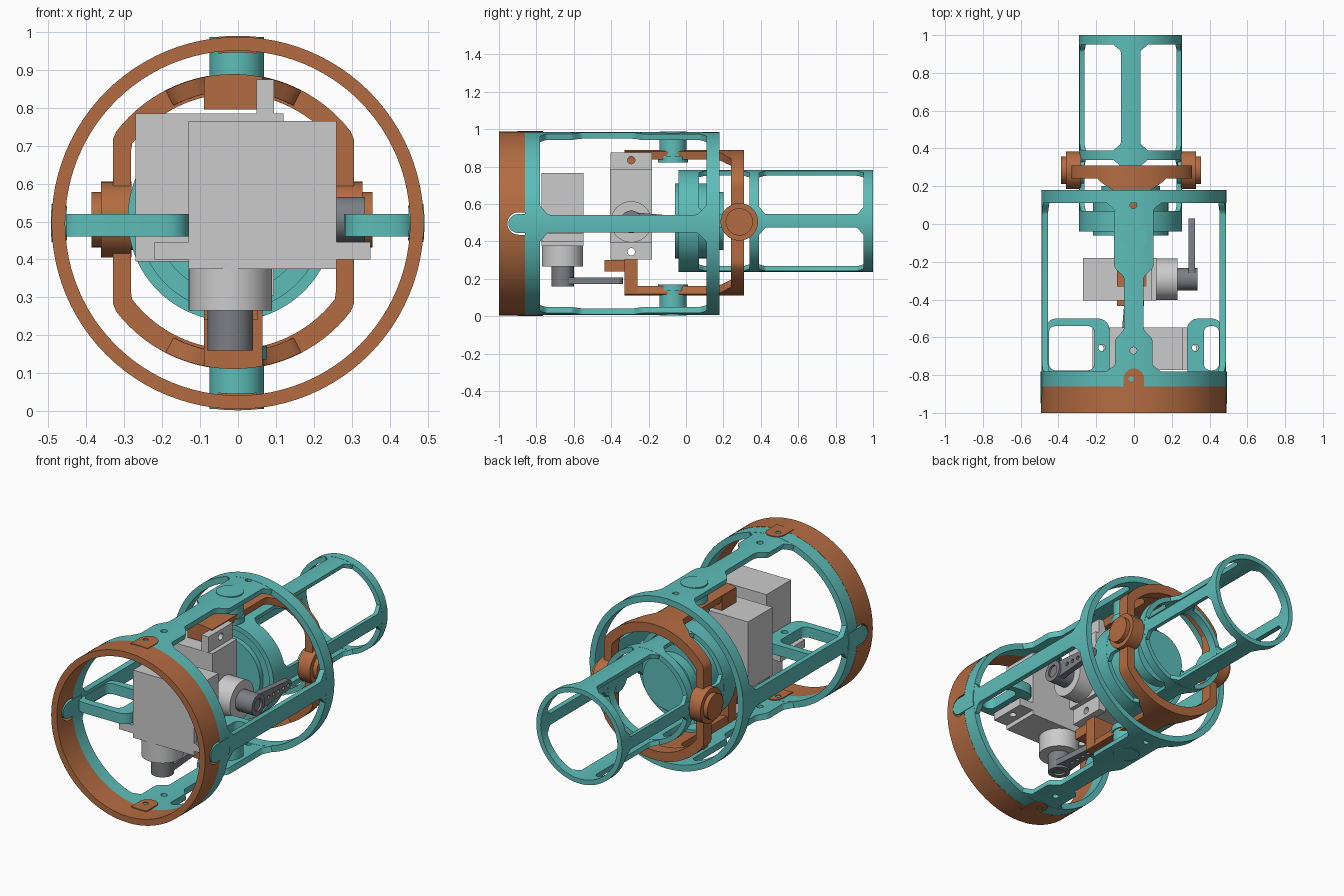
import bpy, bmesh
from math import sin, cos, pi, radians
from mathutils import Vector, Matrix

if "Cube" in bpy.data.objects:
    bpy.data.objects.remove(bpy.data.objects["Cube"])


def material(name, rgb):
    m = bpy.data.materials.new(name)
    m.diffuse_color = (*rgb, 1)
    m.use_nodes = True
    m.node_tree.nodes["Principled BSDF"].inputs["Base Color"].default_value = m.diffuse_color
    return m


TEAL = material("teal", (0.11, 0.51, 0.485))
ORANGE = material("orange", (0.456, 0.15, 0.054))
DARK = material("dark_grey", (0.2, 0.21, 0.23))


def finish(bm, name, mat=None):
    bmesh.ops.recalc_face_normals(bm, faces=bm.faces)
    me = bpy.data.meshes.new(name)
    bm.to_mesh(me)
    bm.free()
    ob = bpy.data.objects.new(name, me)
    bpy.context.collection.objects.link(ob)
    if mat:
        me.materials.append(mat)
    return ob


def box(name, lo, hi, mat=None):
    lo, hi = Vector(lo), Vector(hi)
    bm = bmesh.new()
    bmesh.ops.create_cube(bm, size=1, matrix=Matrix.Translation((lo + hi) / 2) @ Matrix.Diagonal((*(hi - lo), 1)))
    return finish(bm, name, mat)


def cyl(name, p0, p1, r, mat=None, n=48):
    p0, p1 = Vector(p0), Vector(p1)
    d = p1 - p0
    bm = bmesh.new()
    bmesh.ops.create_cone(bm, cap_ends=True, segments=n, radius1=r, radius2=r, depth=d.length,
                          matrix=Matrix.Translation((p0 + p1) / 2) @ d.to_track_quat('Z', 'Y').to_matrix().to_4x4())
    return finish(bm, name, mat)


def cut(ob, cutter):
    cutter.hide_render = True
    cutter.hide_viewport = True
    m = ob.modifiers.new("cut", 'BOOLEAN')
    m.operation, m.solver, m.object = 'DIFFERENCE', 'EXACT', cutter


def drill(ob, p0, p1, r):
    cut(ob, cyl("hole_cutter", p0, p1, r, n=20))


def band(name, outer, inner, h0, h1, axis, mat):
    """Closed frame between two matching loops, extruded along y or z."""
    bm = bmesh.new()
    place = (lambda p, h: (p[0], h, p[1])) if axis == 'y' else (lambda p, h: (p[0], p[1], h))
    loops = [[bm.verts.new(place(p, h)) for p in pts]
             for pts, h in ((outer, h0), (outer, h1), (inner, h1), (inner, h0))]
    n = len(outer)
    for k in range(4):
        a, b = loops[k], loops[(k + 1) % 4]
        for i in range(n):
            j = (i + 1) % n
            bm.faces.new((a[i], a[j], b[j], b[i]))
    return finish(bm, name, mat)


def circle(r, c, clip=9, n=96):
    return [(c[0] + max(-clip, min(clip, r * sin(2 * pi * i / n))), c[1] + r * cos(2 * pi * i / n)) for i in range(n)]


def tube(name, r0, r1, y0, y1, c, mat):
    return band(name, circle(r1, c), circle(r0, c), y0, y1, 'y', mat)


def round_rect(x0, x1, y0, y1, r):
    return [(cx + r * cos((q + k / 5) * pi / 2), cy + r * sin((q + k / 5) * pi / 2))
            for q, (cx, cy) in enumerate(((x1 - r, y1 - r), (x0 + r, y1 - r), (x0 + r, y0 + r), (x1 - r, y0 + r)))
            for k in range(6)]


def blend(keys):
    """(y, half width) keys joined by smooth steps."""
    out = [keys[0]]
    for (ya, wa), (yb, wb) in zip(keys, keys[1:]):
        n = 1 if wa == wb else 7
        for k in range(1, n + 1):
            t = k / n
            out.append((ya + (yb - ya) * t, wa + (wb - wa) * t * t * (3 - 2 * t)))
    return out


def wrap(name, rows, r0, r1, angle, c, mat, cols=10):
    """Strip of given half widths along y, bent onto a cylinder wall."""
    bm = bmesh.new()
    grid = []
    for y, w in rows:
        angs = [angle + w * (2 * j / cols - 1) / r1 for j in range(cols + 1)]
        grid.append([bm.verts.new((r1 * sin(a), y, r1 * cos(a))) for a in angs])
    for p, q in zip(grid, grid[1:]):
        for j in range(cols):
            bm.faces.new((p[j], p[j + 1], q[j + 1], q[j]))
    bmesh.ops.remove_doubles(bm, verts=bm.verts, dist=1e-5)
    ext = bmesh.ops.extrude_face_region(bm, geom=bm.faces[:], use_keep_orig=True)
    for v in ext['geom']:
        if isinstance(v, bmesh.types.BMVert):
            v.co.x *= r0 / r1
            v.co.z *= r0 / r1
    bmesh.ops.translate(bm, verts=bm.verts, vec=(c[0], 0, c[1]))
    return finish(bm, name, mat)


def tab_rows(y_base, y_tip, r):
    s = 1 if y_tip > y_base else -1
    return [(y_base, r)] + [(y_tip - s * r + s * r * sin(k * pi / 16), r * cos(k * pi / 16)) for k in range(9)]


C = (-0.001, 0.496)     # outer body axis
G = (-0.012, 0.5)       # gimbal axis
N = (-0.018, 0.51)      # nozzle axis

# Mounting collar with side notches and top/bottom tabs
collar = tube("mounting_collar", 0.455, 0.491, -1, -0.86, C, ORANGE)
cut(collar, cyl("notch_cutter", (-0.6, -0.895, C[1]), (0.6, -0.895, C[1]), 0.06))
cut(collar, box("notch_box_cutter", (-0.6, -0.895, C[1] - 0.06), (0.6, -0.8, C[1] + 0.06)))
for a in (0, pi):
    t = wrap("collar_tab", tab_rows(-0.9, -0.765, 0.055), 0.45, 0.494, a, C, ORANGE)
    drill(t, (-0.015, -0.82, -1), (-0.015, -0.82, 2), 0.014)

# Outer cage: two hoops, four struts, side tabs
tube("cage_front_hoop", 0.455, 0.49, -0.86, -0.78, C, TEAL)
tube("cage_rear_hoop", 0.455, 0.49, 0.11, 0.18, C, TEAL)
wide = blend([(-0.79, 0.15), (-0.74, 0.1), (-0.62, 0.1), (-0.55, 0.052), (-0.29, 0.052),
              (-0.22, 0.105), (0.0, 0.105), (0.07, 0.105), (0.12, 0.15)])
slim = blend([(-0.79, 0.1), (-0.73, 0.047), (0.05, 0.047), (0.12, 0.1)])
for k in range(4):
    st = wrap("cage_strut", slim if k % 2 else wide, 0.456, 0.489, k * pi / 2, C, TEAL)
    if k % 2:
        wrap("cage_side_tab", tab_rows(-0.78, -0.95, 0.05), 0.452, 0.493, k * pi / 2, C, TEAL)
    else:
        for y in (-0.67, 0.1):
            drill(st, (-0.003, y, -1), (-0.003, y, 2), 0.018)

# Servo mounting brackets on the cage sides
for x0, x1, i0, i1, hx in ((-0.47, -0.13, -0.45, -0.21, -0.17), (0.28, 0.47, 0.37, 0.45, 0.325)):
    b = band("servo_bracket", round_rect(x0, x1, -0.82, -0.5, 0.06), round_rect(i0, i1, -0.775, -0.54, 0.035),
             0.46, 0.52, 'z', TEAL)
    drill(b, (hx, -0.655, 0.3), (hx, -0.655, 0.7), 0.018)

# Vertical pivots between cage and gimbal
for s in (1, -1):
    cyl("cage_pivot", (-0.003, -0.07, C[1] + s * 0.36), (-0.003, -0.07, C[1] + s * 0.491), 0.072, TEAL)
    cyl("cage_pivot_rim", (-0.003, -0.07, C[1] + s * 0.325), (-0.003, -0.07, C[1] + s * 0.36), 0.08, TEAL)

# Gimbal: flattened ring, long arms, hooks and side bosses
band("gimbal_ring", circle(0.39, G, 0.318), circle(0.337, G, 0.27), 0.24, 0.31, 'y', ORANGE)
arm = blend([(-0.33, 0.078), (0.15, 0.078), (0.25, 0.19), (0.305, 0.19)])
for a in (0, pi):
    wrap("gimbal_arm", arm, 0.345, 0.389, a, G, ORANGE)
box("gimbal_lower_hook", (-0.09, -0.33, 0.125), (0.065, -0.26, 0.305), ORANGE)
box("gimbal_lower_lip", (-0.09, -0.435, 0.24), (0.052, -0.32, 0.3), ORANGE)
box("gimbal_upper_hook", (-0.09, -0.33, 0.795), (0.052, -0.2, 0.878), ORANGE)
for s in (1, -1):
    p = lambda d: (-0.016 + s * d, 0.285, 0.505)
    cyl("gimbal_boss", p(0.265), p(0.345), 0.1, ORANGE)
    cyl("gimbal_boss_cap", p(0.34), p(0.371), 0.073, ORANGE)
    cyl("nozzle_pivot", p(0.245), p(0.275), 0.08, TEAL)

# Inner nozzle: hoops, struts and stepped bulkhead
for name, y0, y1 in (("front", -0.04, 0.07), ("middle", 0.34, 0.39), ("end", 0.95, 1.0)):
    tube("nozzle_%s_hoop" % name, 0.245, 0.273, y0, y1, N, TEAL)
for k in range(4):
    w = 0.036 if k % 2 else 0.052
    wrap("nozzle_strut", blend([(0.06, w + .04), (0.11, w), (0.3, w), (0.345, w + .04), (0.385, w + .04), (0.43, w),
                                (0.91, w), (0.955, w + .04)]), 0.246, 0.272, k * pi / 2, N, TEAL)
for r, y0, y1 in ((0.26, -0.03, 0.01), (0.2, -0.06, 0.14), (0.155, 0.13, 0.2)):
    cyl("nozzle_bulkhead", (N[0], y0, N[1]), (N[0], y1, N[1]), r, TEAL, 72)


def horn(name):
    """Tapered lever with a row of holes, pointing to local -y."""
    bm = bmesh.new()
    pts = [(0.052 * cos(k * pi / 12), 0.052 * sin(k * pi / 12)) for k in range(13)]
    pts += [(-0.027 * cos(k * pi / 12), -0.295 - 0.027 * sin(k * pi / 12)) for k in range(13)]
    f = bm.faces.new([bm.verts.new((x, y, 0.168)) for x, y in pts])
    ext = bmesh.ops.extrude_face_region(bm, geom=[f], use_keep_orig=True)
    bmesh.ops.translate(bm, verts=[v for v in ext['geom'] if isinstance(v, bmesh.types.BMVert)], vec=(0, 0, 0.035))
    ob = finish(bm, name, DARK)
    for k in range(5):
        drill(ob, (0, -0.11 - k * 0.045, 0), (0, -0.11 - k * 0.045, 0.4), 0.011)
    return ob


def servo(name, frame):
    """Local frame: shaft along z, long side along x."""
    before = set(bpy.data.objects)
    box(name + "_body", (-0.11, -0.112, -0.39), (0.28, 0.112, 0))
    tabs = box(name + "_tabs", (-0.2, -0.111, -0.071), (0.37, 0.111, -0.025))
    for x in (-0.16, 0.33):
        drill(tabs, (x, 0, -0.2), (x, 0, 0.1), 0.02)
    cyl(name + "_boss", (0, 0, -0.01), (0, 0, 0.11), 0.11)
    shaft = cyl(name + "_shaft", (0, 0, 0.1), (0, 0, 0.215), 0.06, DARK)
    drill(shaft, (0, 0, 0.18), (0, 0, 0.3), 0.035)
    horn(name + "_horn")
    for ob in set(bpy.data.objects) - before:
        ob.matrix_world = frame


# Two servos with local (x, y, z) mapped to world axes
servo("front_servo", Matrix(((1, 0, 0, -0.02), (0, -1, 0, -0.66), (0, 0, -1, 0.375), (0, 0, 0, 1))))
servo("rear_servo", Matrix(((0, 0, 1, 0.12), (0, -1, 0, -0.293), (1, 0, 0, 0.505), (0, 0, 0, 1))))

# Smooth curved faces, keep edges crisp
for ob in bpy.data.objects:
    if not ob.hide_render:
        ob.select_set(True)
        bpy.context.view_layer.objects.active = ob
bpy.ops.object.shade_smooth_by_angle(angle=radians(30))
